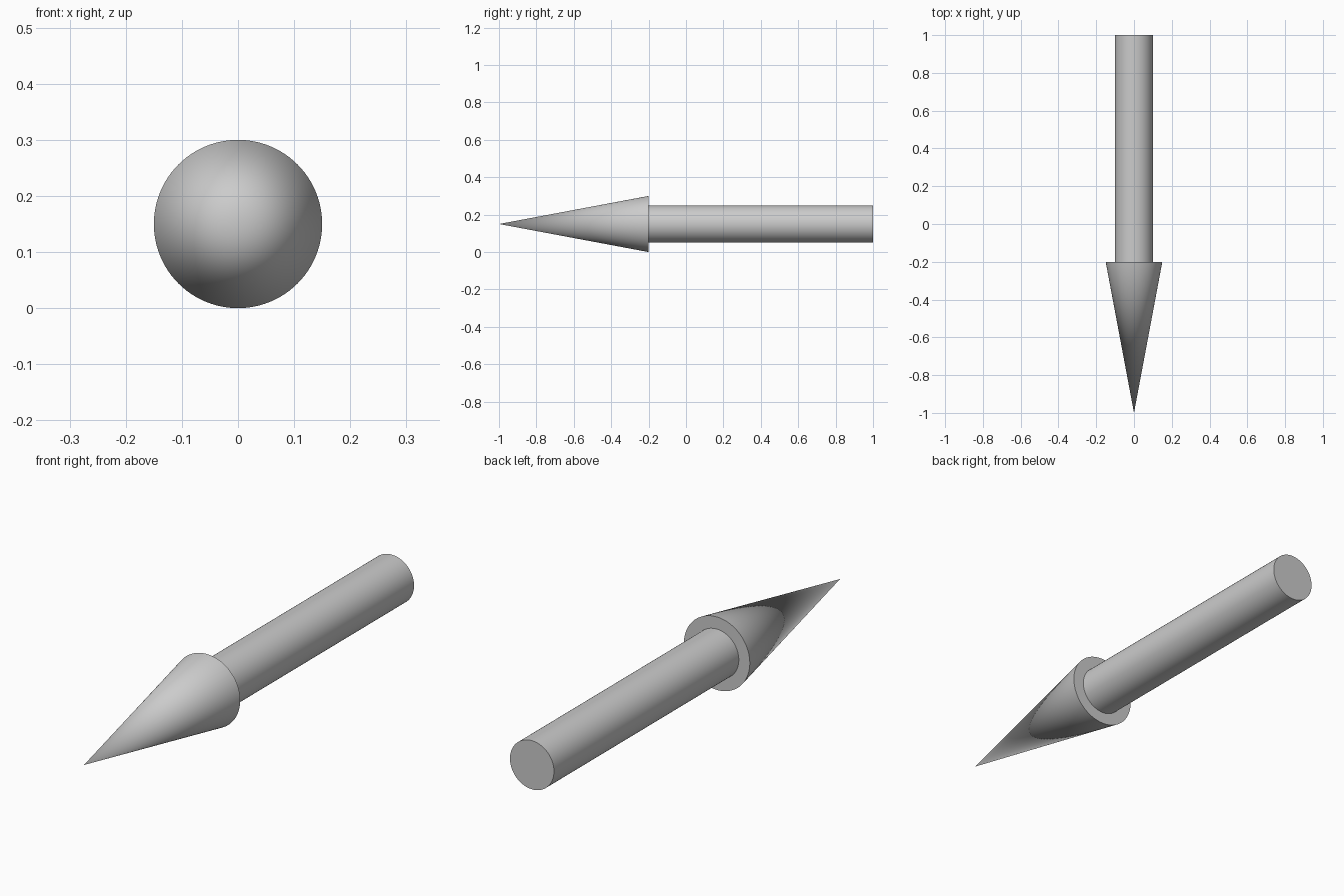
import bpy
import math

if "Cube" in bpy.data.objects:
    bpy.data.objects.remove(bpy.data.objects["Cube"])

AXIS_Z = 0.15
SIDES = 96


def lathe_part(name, r_back, r_front, y_back, y_front):
    """Round part lying along y, from y_back to y_front."""
    bpy.ops.mesh.primitive_cone_add(
        vertices=SIDES, radius1=r_back, radius2=r_front,
        depth=y_back - y_front,
        location=(0, (y_back + y_front) / 2, AXIS_Z),
        rotation=(math.pi / 2, 0, 0))
    obj = bpy.context.object
    obj.name = name
    bpy.ops.object.shade_smooth_by_angle(angle=math.radians(30))
    return obj


# Pointed head, tip facing the front
lathe_part("arrow_head", 0.15, 0.0, -0.2, -1.0)

# Straight shaft behind the head
lathe_part("arrow_shaft", 0.1, 0.1, 1.0, -0.2)
